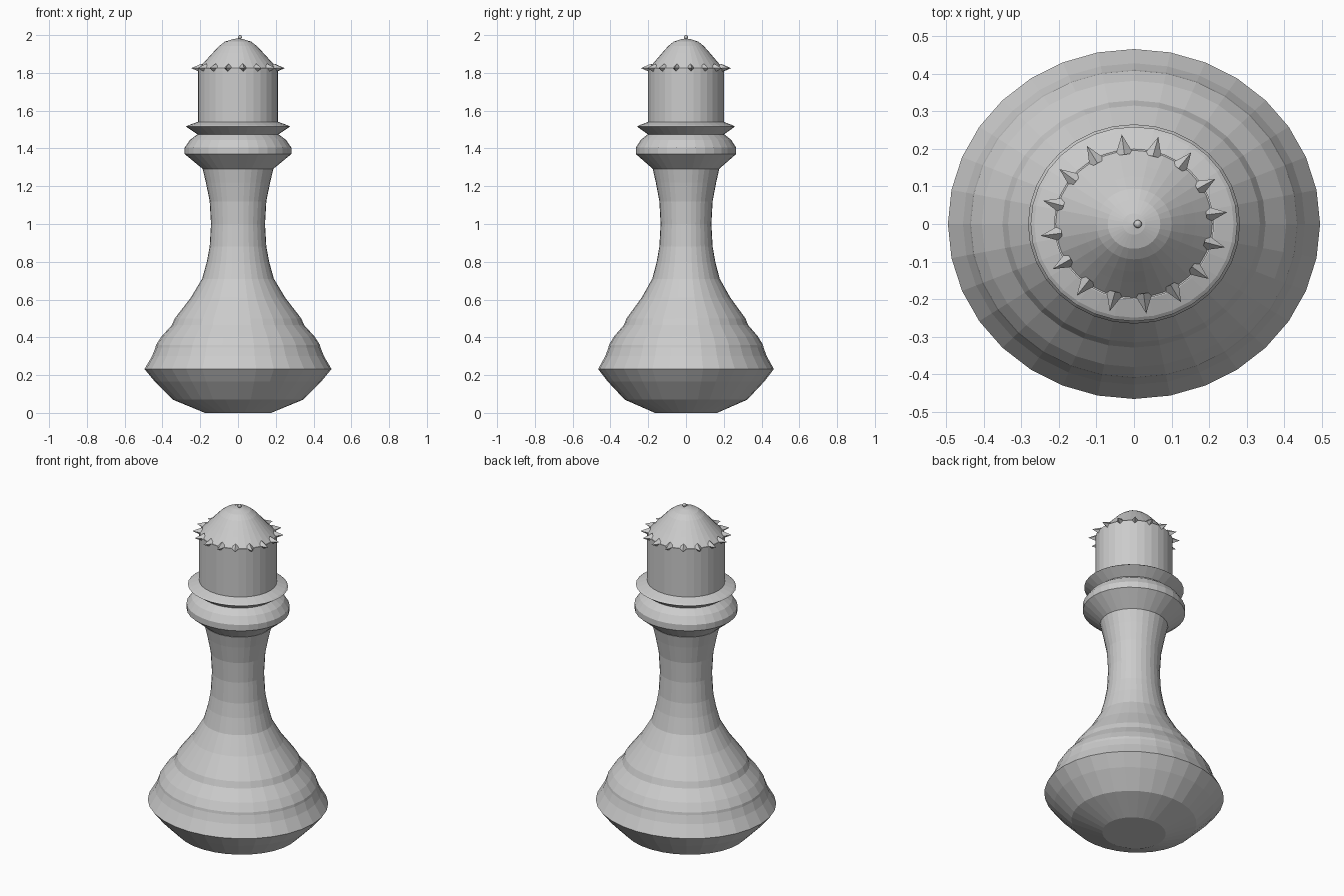
import bpy, bmesh, math
from mathutils import Matrix, Vector

if "Cube" in bpy.data.objects:
    bpy.data.objects.remove(bpy.data.objects["Cube"])

SEG = 32
Y = 0.94  # the turned body is slightly narrower front to back

grey = bpy.data.materials.new("plain grey")
grey.diffuse_color = (0.6, 0.6, 0.6, 1)
grey.use_nodes = True
grey.node_tree.nodes["Principled BSDF"].inputs["Base Color"].default_value = grey.diffuse_color


def finish(name, bm):
    bmesh.ops.recalc_face_normals(bm, faces=bm.faces)
    me = bpy.data.meshes.new(name)
    bm.to_mesh(me)
    bm.free()
    me.materials.append(grey)
    ob = bpy.data.objects.new(name, me)
    bpy.context.collection.objects.link(ob)
    return ob


def lathe(name, profile, seg=SEG):
    """Closed turned solid from (radius, height) pairs."""
    bm = bmesh.new()
    rings = []
    for r, z in profile:
        rings.append([bm.verts.new((r * math.cos(a), r * Y * math.sin(a), z))
                      for a in (2 * math.pi * i / seg for i in range(seg))])
    for lo, hi in zip(rings, rings[1:]):
        for i in range(seg):
            j = (i + 1) % seg
            bm.faces.new((lo[i], lo[j], hi[j], hi[i]))
    bm.faces.new(rings[0][::-1])
    bm.faces.new(rings[-1])
    return finish(name, bm)


# Rounded base and flared stem
lathe("base", [(0.175, 0), (0.345, 0.07), (0.44, 0.165), (0.495, 0.232),
               (0.455, 0.30), (0.437, 0.345), (0.434, 0.36)])
lathe("stem", [(0.434, 0.36), (0.405, 0.405), (0.35, 0.465), (0.335, 0.50),
               (0.25, 0.61), (0.19, 0.71), (0.165, 0.80), (0.15, 0.88),
               (0.143, 1.00), (0.15, 1.12), (0.17, 1.22), (0.187, 1.29)])

# Double collar
lathe("lower_collar", [(0.185, 1.29), (0.282, 1.37), (0.282, 1.405),
                       (0.255, 1.445), (0.215, 1.475)])
lathe("upper_collar", [(0.215, 1.475), (0.275, 1.515), (0.265, 1.522),
                       (0.215, 1.54)])

# Head and stepped cap
lathe("head", [(0.213, 1.53), (0.213, 1.825)])
lathe("cap", [(0.213, 1.82), (0.165, 1.872), (0.135, 1.905), (0.10, 1.942),
              (0.07, 1.965), (0.03, 1.978), (0.004, 1.982)])

# Ring of small crown spikes around the cap rim
bm = bmesh.new()
for k in range(16):
    a = math.radians(7.5 + 22.5 * k)
    d = Vector((math.cos(a), math.sin(a), 0))
    m = (Matrix.Diagonal((1, 0.96, 1, 1)) @ Matrix.Translation(d * 0.222 + Vector((0, 0, 1.825)))
         @ d.to_track_quat('Z', 'Y').to_matrix().to_4x4())
    bmesh.ops.create_cone(bm, cap_ends=True, segments=4, radius1=0.024,
                          radius2=0, depth=0.056, matrix=m)
finish("crown_spikes", bm)

# Tiny finial ball
bm = bmesh.new()
bmesh.ops.create_uvsphere(bm, u_segments=12, v_segments=8, radius=0.011,
                          matrix=Matrix.Translation((0.01, 0, 1.989)))
finish("finial", bm)
